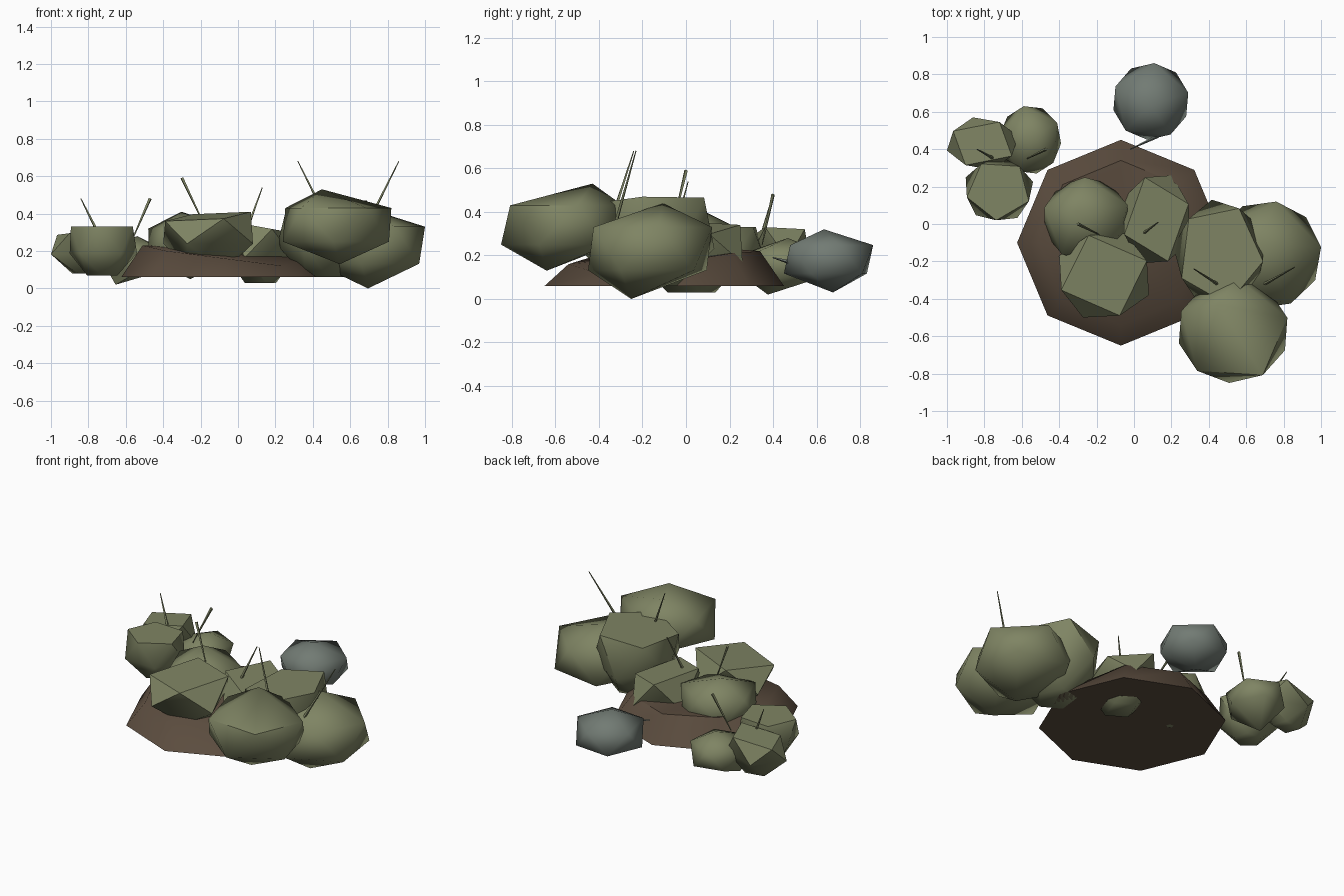
import bpy, bmesh
from math import cos, sin, pi, tau, radians
from mathutils import Vector

cube = bpy.data.objects.get("Cube")
if cube:
    bpy.data.objects.remove(cube, do_unlink=True)


def material(name, color):
    mat = bpy.data.materials.new(name)
    mat.use_nodes = True
    mat.diffuse_color = (*color, 1)
    bsdf = mat.node_tree.nodes["Principled BSDF"]
    bsdf.inputs["Base Color"].default_value = (*color, 1)
    bsdf.inputs["Roughness"].default_value = 0.9
    return mat


moss = material("moss_green", (0.212, 0.232, 0.126))
soil = material("soil_brown", (0.105, 0.073, 0.049))
stone = material("stone_grey", (0.168, 0.198, 0.174))


def finish(name, bm, mat, angle):
    bmesh.ops.recalc_face_normals(bm, faces=bm.faces)
    mesh = bpy.data.meshes.new(name)
    bm.to_mesh(mesh)
    bm.free()
    mesh.materials.append(mat)
    obj = bpy.data.objects.new(name, mesh)
    bpy.context.collection.objects.link(obj)
    bpy.ops.object.select_all(action="DESELECT")
    obj.select_set(True)
    bpy.context.view_layer.objects.active = obj
    bpy.ops.object.shade_smooth_by_angle(angle=radians(angle))


def ring(sides, phase, radius, z):
    angles = [radians(phase) + tau * i / sides for i in range(sides)]
    return [Vector((radius * cos(a), radius * sin(a), z)) for a in angles]


def hull(name, points, low, high, mat, angle):
    """Convex solid around the points, fitted to the given corners."""
    least = [min(p[k] for p in points) for k in range(3)]
    most = [max(p[k] for p in points) for k in range(3)]
    bm = bmesh.new()
    for p in points:
        bm.verts.new([low[k] + (high[k] - low[k]) * (p[k] - least[k]) / (most[k] - least[k])
                      for k in range(3)])
    found = bmesh.ops.convex_hull(bm, input=bm.verts)
    spare = [v for v in found["geom_interior"] if isinstance(v, bmesh.types.BMVert)]
    bmesh.ops.delete(bm, geom=spare, context="VERTS")
    bmesh.ops.dissolve_limit(bm, angle_limit=0.02, verts=bm.verts, edges=bm.edges)
    finish(name, bm, mat, angle)


def dome(name, low, high, phase, top=(0, 0), foot=(0, 0), mat=moss):
    """Twenty-sided boulder with off-centre poles."""
    points = ring(5, phase, 1, 0.75) + ring(5, phase + 36, 1, 0.3)
    points += [Vector((*top, 1)), Vector((*foot, 0))]
    hull(name, points, low, high, mat, 56)


def block(name, low, high, sides, phase, slope=(0, 0)):
    """Flat-topped boulder: twisted prism tapering to a small foot."""
    top = ring(sides, phase, 0.92, 1)
    for p in top:
        p.z += p.x * slope[0] + p.y * slope[1]
    waist = ring(sides, phase + 180 / sides, 1, 0.45)
    hull(name, top + waist + ring(sides, phase, 0.45, 0), low, high, moss, 46)


def blade(name, wide, narrow, mat=moss, width=0.009):
    """Thin tapering stalk running from its wide end to its narrow end."""
    wide, narrow = Vector(wide), Vector(narrow)
    along = narrow - wide
    bm = bmesh.new()
    bmesh.ops.create_cone(bm, cap_ends=True, segments=4, radius1=width,
                          radius2=width * 0.3, depth=along.length)
    turn = along.to_track_quat("Z", "Y")
    for v in bm.verts:
        v.co = turn @ v.co + (wide + narrow) / 2
    finish(name, bm, mat, 30)


# Eight-sided earth mound, lowest at the front left
rim_heights = (0.16, 0.21, 0.22, 0.23, 0.23, 0.2, 0.16, 0.12)
bm = bmesh.new()
crown = bm.verts.new((-0.07, -0.1, 0.2))
lower, upper = [], []
for i, height in enumerate(rim_heights):
    c, s = cos(i * pi / 4), sin(i * pi / 4)
    lower.append(bm.verts.new((-0.07 + 0.555 * c, -0.1 + 0.55 * s, 0.06)))
    upper.append(bm.verts.new((-0.07 + 0.44 * c, -0.1 + 0.44 * s, height)))
bm.faces.new(lower)
for i in range(8):
    j = (i + 1) % 8
    bm.faces.new((lower[i], lower[j], upper[j], upper[i]))
    bm.faces.new((upper[i], upper[j], crown))
finish("earth_mound", bm, soil, 58)

# Large clumps at the front left
dome("large_clump_front", (0.24, -0.85, 0.13), (0.82, -0.29, 0.53), 14, (-0.27, 0.5), (0.05, -0.25))
dome("large_clump_outer", (0.42, -0.45, 0), (1, 0.12, 0.44), 8, (-0.2, 0.2), (-0.05, -0.3))
block("large_clump_inner", (0.21, -0.43, 0.06), (0.69, 0.13, 0.47), 5, -8, (0.08, 0.03))

# Middle clumps resting on the mound
dome("middle_clump_right", (-0.48, -0.2, 0.05), (-0.03, 0.25, 0.41), 20, (-0.2, 0.2))
block("middle_clump_left", (-0.06, -0.21, 0.03), (0.3, 0.26, 0.36), 4, 20, (-0.12, 0))
block("middle_clump_front", (-0.4, -0.5, 0.12), (0.08, -0.05, 0.41), 4, 20, (0.08, 0.08))

# Small clumps at the back right
block("small_clump_front", (-0.9, 0.02, 0.07), (-0.54, 0.36, 0.33), 5, 50)
block("small_clump_outer", (-1, 0.29, 0.08), (-0.62, 0.57, 0.33), 4, 60, (0.12, 0))
dome("small_clump_inner", (-0.72, 0.27, 0.02), (-0.39, 0.63, 0.28), 30, (0.1, 0.1), (-0.6, -0.4))

# Lone boulder at the back
dome("grey_boulder", (-0.11, 0.45, 0.03), (0.29, 0.86, 0.32), 13, (0, -0.1), (0, 0.1), stone)

# Stalks, a splayed pair on each group
stalks = {
    "large": (((0.46, -0.33, 0.4), (0.32, -0.24, 0.68)), ((0.7, -0.32, 0.36), (0.86, -0.23, 0.68))),
    "middle": (((-0.3, 0, 0.59), (-0.18, -0.06, 0.34)), ((0.05, -0.05, 0.32), (0.13, 0.01, 0.54))),
    "small": (((-0.75, 0.35, 0.3), (-0.84, 0.4, 0.48)), ((-0.47, 0.4, 0.48), (-0.57, 0.35, 0.25))),
}
for group, pair in stalks.items():
    for side, (wide, narrow) in zip(("right", "left"), pair):
        blade(group + "_stalk_" + side, wide, narrow)
blade("boulder_stalk", (0.13, 0.47, 0.17), (-0.02, 0.4, 0.19), stone)
